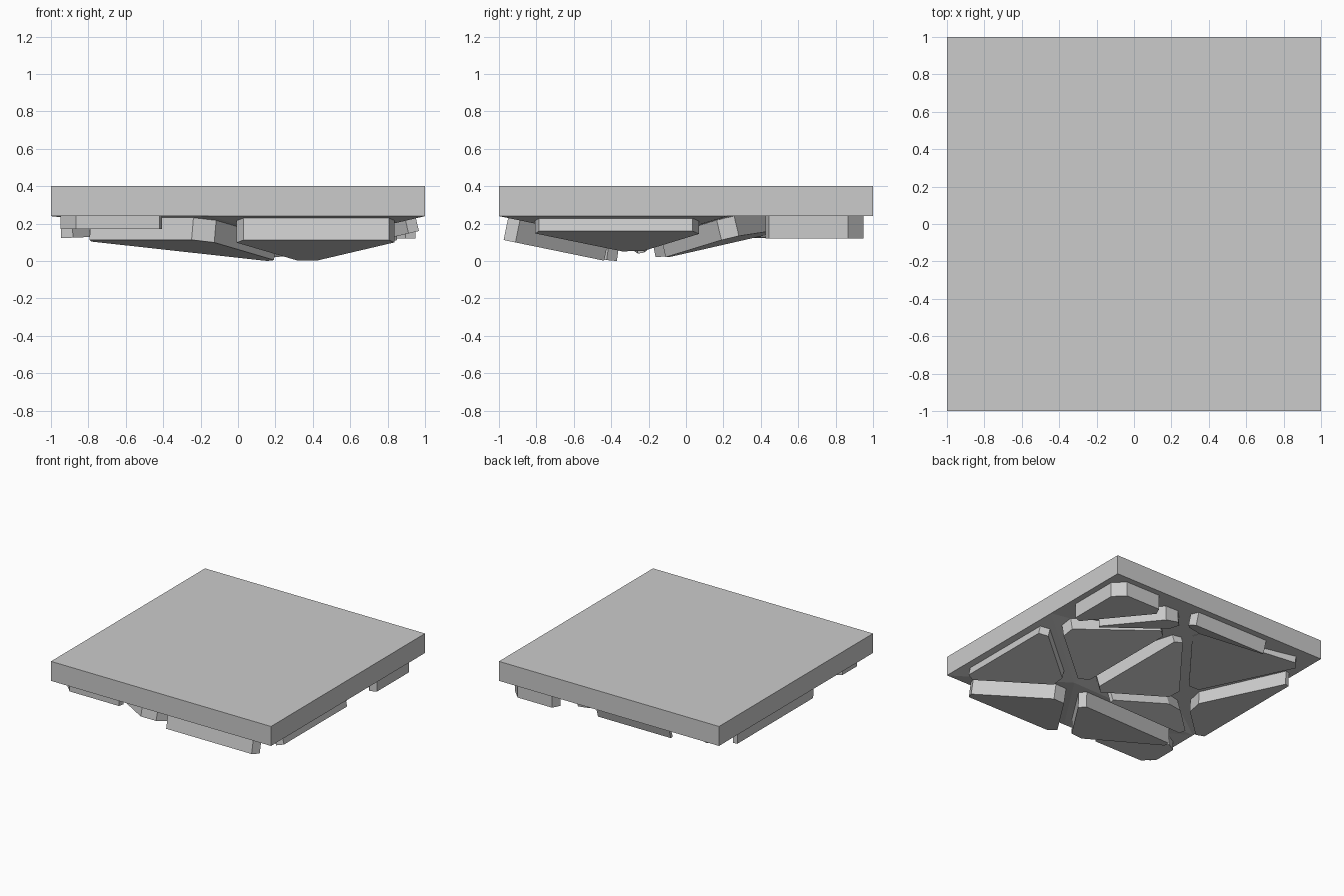
import bpy, bmesh
from mathutils import Vector

if "Cube" in bpy.data.objects:
    bpy.data.objects.remove(bpy.data.objects["Cube"])

grey = bpy.data.materials.new("matte_grey")
grey.use_nodes = True
grey.diffuse_color = (0.6, 0.6, 0.6, 1)
grey.node_tree.nodes["Principled BSDF"].inputs["Base Color"].default_value = (0.6, 0.6, 0.6, 1)

UNDER, TOP = 0.24, 0.40      # underside and top of the slab
INSET, CUT = 0.05, 0.085     # gap round each panel, and its clipped corners


def finish(name, bm):
    bmesh.ops.recalc_face_normals(bm, faces=bm.faces)
    mesh = bpy.data.meshes.new(name)
    bm.to_mesh(mesh)
    bm.free()
    mesh.materials.append(grey)
    obj = bpy.data.objects.new(name, mesh)
    bpy.context.collection.objects.link(obj)


# Square backing slab
bm = bmesh.new()
bmesh.ops.create_cube(bm, size=1)
bmesh.ops.scale(bm, vec=(2, 2, TOP - UNDER), verts=bm.verts)
bmesh.ops.translate(bm, vec=(0, 0, (TOP + UNDER) / 2), verts=bm.verts)
finish("backing_slab", bm)

# Folded layout points: rim points lie on the slab, inner ones rise or drop
P = {
    "back_left": (1, 1, UNDER), "back_right": (-1, 1, UNDER),
    "front_left": (1, -1, UNDER), "front_right": (-1, -1, UNDER),
    "left": (1, 0.22, UNDER), "back": (0.36, 1, UNDER),
    "front": (-0.15, -1, UNDER), "right": (-1, -0.5, UNDER),
    "low": (0.36, -0.27, 0.09), "high": (0.1, 0.74, 0.32),
    "middle": (-0.52, -0.06, 0.26),
}
P = {k: Vector(v) for k, v in P.items()}

# Each panel: three layout points and a thickness
panels = {
    "back_left_panel": ("back_left", "left", "back", 0.12),
    "left_panel": ("left", "front_left", "low", 0.07),
    "front_left_panel": ("front_left", "front", "low", 0.12),
    "front_panel": ("front", "right", "low", 0.12),
    "front_right_panel": ("front_right", "front", "right", 0.07),
    "right_panel": ("right", "back_right", "middle", 0.12),
    "back_right_panel": ("back_right", "high", "middle", 0.07),
    "back_panel": ("back", "back_right", "high", 0.12),
    "back_inner_panel": ("left", "back", "high", 0.12),
    "left_inner_panel": ("left", "high", "low", 0.11),
    "centre_panel": ("low", "high", "middle", 0.11),
    "right_inner_panel": ("low", "middle", "right", 0.10),
}


def clipped_outline(tri):
    """Inset a triangle evenly and clip its corners."""
    a, b, c = tri
    sides = [(b - c).length, (c - a).length, (a - b).length]
    rim = sum(sides)
    centre = (a * sides[0] + b * sides[1] + c * sides[2]) / rim
    radius = (b - a).cross(c - a).length / rim
    small = [centre + (p - centre) * (1 - INSET / radius) for p in tri]
    outline = []
    for i, p in enumerate(small):
        for q in (small[i - 1], small[(i + 1) % 3]):
            d = q - p
            outline.append(p + d.normalized() * min(CUT, d.length * 0.4))
    return outline


# Folded sheet under the slab
sheet = bmesh.new()
verts = {k: sheet.verts.new(v) for k, v in P.items()}

# Clipped triangular panels standing off the sheet
for name, (a, b, c, thick) in panels.items():
    tri = [P[a], P[b], P[c]]
    if any(p.z != UNDER for p in tri):
        sheet.faces.new([verts[k] for k in (a, b, c)])
    down = (tri[1] - tri[0]).cross(tri[2] - tri[0]).normalized()
    if down.z > 0:
        down.negate()
    outline = clipped_outline(tri)
    bm = bmesh.new()
    upper = [bm.verts.new(p) for p in outline]
    lower = [bm.verts.new(p + down * thick) for p in outline]
    bm.faces.new(upper)
    bm.faces.new(lower)
    n = len(outline)
    for i in range(n):
        j = (i + 1) % n
        bm.faces.new((upper[i], upper[j], lower[j], lower[i]))
    finish(name, bm)

for v in [v for v in sheet.verts if not v.link_faces]:
    sheet.verts.remove(v)
finish("folded_sheet", sheet)
